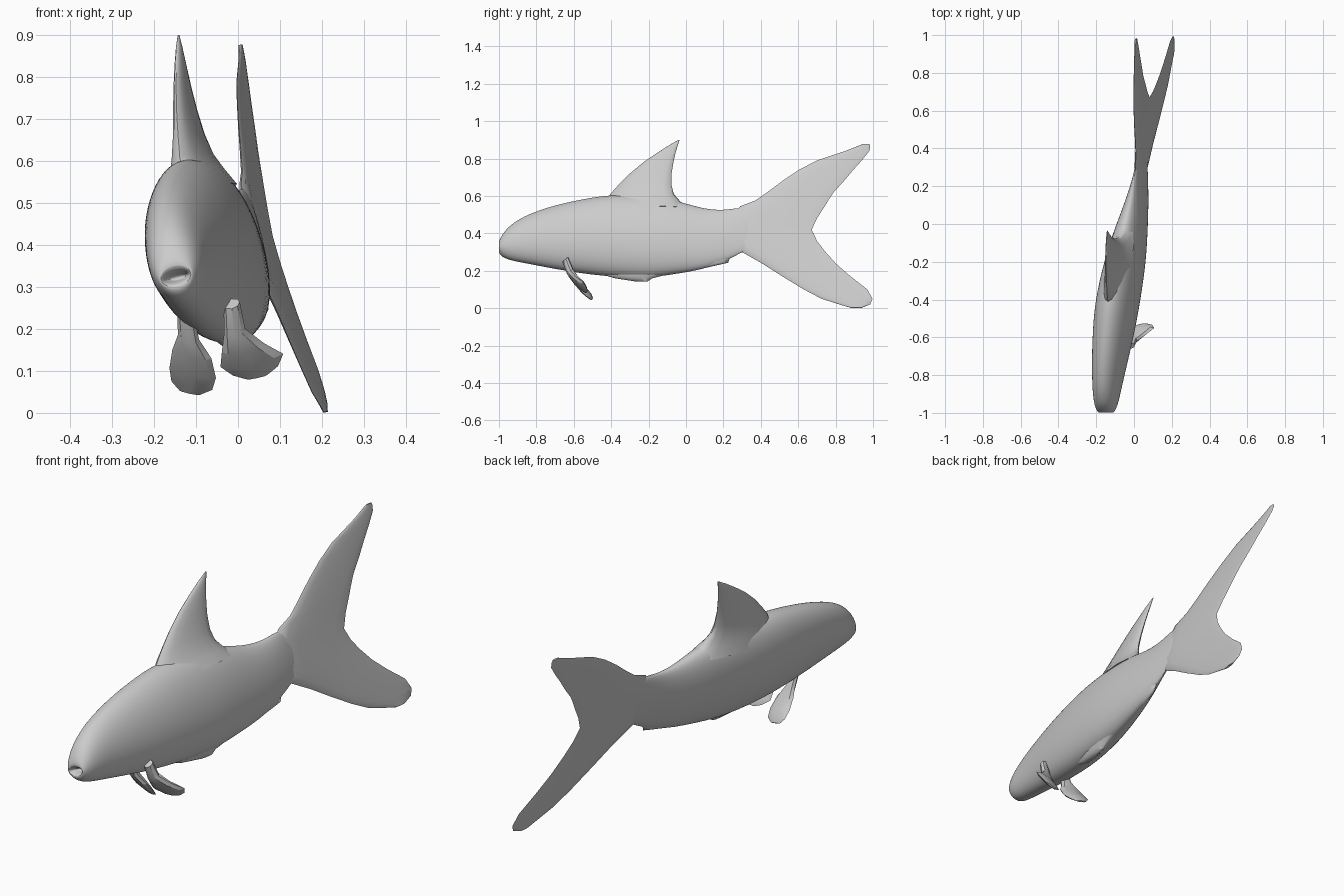
import bpy, bmesh, math
from mathutils import Vector

LEAN = 0.238  # the whole fish rolls about its length
SPINE = [(-1, -.178), (-.8, -.155), (-.4, -.10), (0, -.028), (.3, .032), (.67, .075), (1, .112)]


def interp(pts, t):
    if t <= pts[0][0]:
        return pts[0][1]
    for (a, va), (b, vb) in zip(pts, pts[1:]):
        if t <= b:
            return va + (vb - va) * (t - a) / (b - a)
    return pts[-1][1]


def place(u, y, z):
    """Side offset u, length y, height z -> world, with bend and roll."""
    return Vector((interp(SPINE, y) - LEAN * (z - .45) + .97 * u, y, z + .23 * u))


def loft(name, rings, subsurf=0, angle=60):
    bm = bmesh.new()
    vr = [[bm.verts.new(p) for p in r] for r in rings]
    n = len(vr[0])
    for a, b in zip(vr, vr[1:]):
        for i in range(n):
            bm.faces.new((a[i], a[(i + 1) % n], b[(i + 1) % n], b[i]))
    bm.faces.new(vr[0])
    bm.faces.new(vr[-1])
    bmesh.ops.recalc_face_normals(bm, faces=bm.faces)
    me = bpy.data.meshes.new(name)
    bm.to_mesh(me)
    bm.free()
    ob = bpy.data.objects.new(name, me)
    bpy.context.collection.objects.link(ob)
    if subsurf:
        m = ob.modifiers.new("smooth", 'SUBSURF')
        m.levels = m.render_levels = subsurf
    bpy.ops.object.select_all(action='DESELECT')
    ob.select_set(True)
    bpy.context.view_layer.objects.active = ob
    bpy.ops.object.shade_smooth_by_angle(angle=math.radians(angle))
    return ob


def blade(name, levels, thick=None, subsurf=0):
    """Fin from horizontal lens sections: (z, front y, back y, half thickness)."""
    rings = []
    for z, y0, y1, t in levels:
        ring = []
        for i in range(16):
            a = math.tau * i / 16
            y = (y0 + y1) / 2 - math.cos(a) * (y1 - y0) / 2
            h = interp(thick, y) if thick else t
            ring.append(place(math.sin(a) * h, y, z))
        rings.append(ring)
    return loft(name, rings, subsurf)


# body with recessed mouth: (y, top, bottom, half width)
BODY = [(-.96, .328, .316, .02), (-.985, .335, .313, .03), (-1.003, .347, .303, .036),
        (-.993, .375, .283, .046), (-.97, .412, .268, .057), (-.93, .452, .253, .067),
        (-.85, .502, .238, .077), (-.7, .553, .208, .094), (-.55, .585, .183, .107),
        (-.4, .61, .166, .113), (-.2, .605, .158, .103), (-.05, .578, .182, .083),
        (.08, .535, .203, .06), (.2, .522, .243, .037), (.3, .545, .298, .018),
        (.37, .51, .335, .009)]
rings = []
for y, top, bot, w in BODY:
    mid, h = (top + bot) / 2, (top - bot) / 2
    rings.append([place(w * math.cos(math.tau * i / 20), y, mid + h * math.sin(math.tau * i / 20))
                  for i in range(20)])
loft("body", rings, 2)

# dorsal fin flaring into the back
blade("dorsal_fin", [(.53, -.46, .02, .075), (.57, -.43, -.03, .057), (.61, -.405, -.065, .041),
                     (.66, -.36, -.078, .029), (.72, -.3, -.077, .021), (.78, -.228, -.067, .015),
                     (.83, -.155, -.056, .011), (.87, -.092, -.044, .007), (.90, -.04, -.034, .002)])

# forked tail fin
blade("tail_fin", [(.877, .945, .98, 0), (.865, .915, .985, 0), (.84, .85, .98, 0),
                   (.79, .70, .94, 0), (.74, .605, .895, 0), (.68, .515, .845, 0),
                   (.62, .435, .79, 0), (.575, .37, .76, 0), (.545, .29, .742, 0),
                   (.48, .24, .70, 0), (.42, .24, .672, 0), (.36, .24, .70, 0),
                   (.305, .29, .742, 0), (.24, .405, .80, 0), (.17, .515, .88, 0),
                   (.10, .63, .97, 0), (.05, .725, .997, 0), (.02, .82, .985, 0),
                   (.002, .88, .94, 0)],
      thick=[(.24, .026), (.36, .014), (.6, .007), (1, .004)])

# ragged fold under the belly
blade("belly_fold", [(.27, -.5, .235, .035), (.243, -.5, .225, .032), (.205, -.48, .06, .036),
                     (.18, -.45, -.1, .032), (.16, -.38, -.18, .018), (.143, -.27, -.205, .006)])


# crumpled paired lower fins: (centre x, y, z, half width, half thickness)
def paddle(name, sections, side):
    rings = []
    axis = Vector((.95, .12 * side, .2 * side)).normalized()
    thick = Vector((0, .75, .6))
    for x, y, z, w, t in sections:
        c = Vector((x, y, z))
        rings.append([c + axis * w * math.cos(math.tau * i / 8) + thick * t * math.sin(math.tau * i / 8)
                      for i in range(8)])
    loft(name, rings, 0, 25)


paddle("right_lower_fin", [(-.015, -.645, .26, .02, .02), (-.008, -.62, .195, .026, .022),
                           (.012, -.592, .155, .052, .018), (.033, -.56, .125, .077, .014),
                           (.042, -.54, .10, .055, .01), (.045, -.53, .085, .025, .004)], 1)
paddle("left_lower_fin", [(-.125, -.635, .24, .02, .02), (-.118, -.61, .18, .026, .022),
                          (-.11, -.582, .14, .048, .018), (-.108, -.545, .095, .057, .014),
                          (-.11, -.515, .065, .05, .01), (-.115, -.502, .048, .025, .004)], -1)
